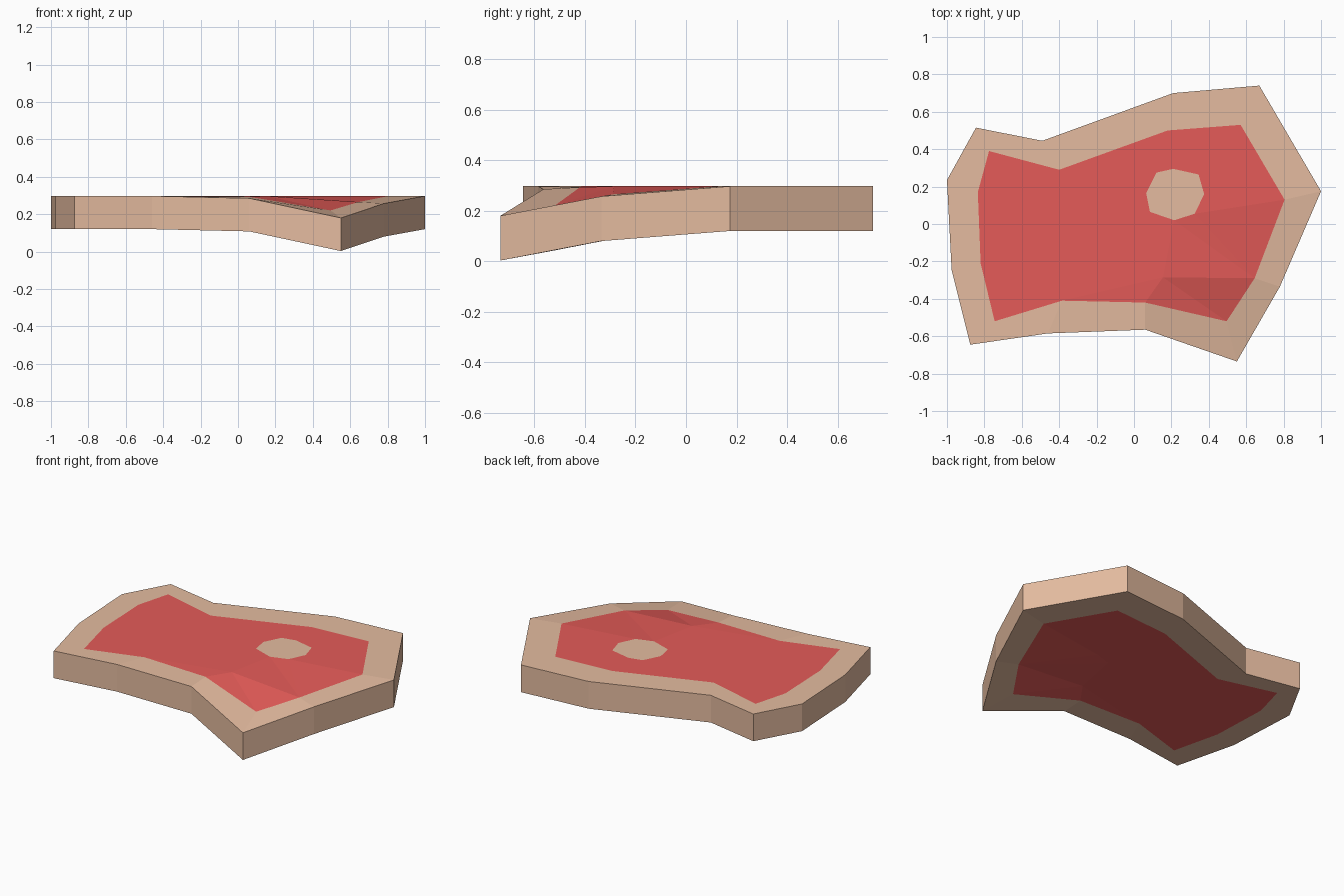
import bpy, bmesh

if "Cube" in bpy.data.objects:
    bpy.data.objects.remove(bpy.data.objects["Cube"])

THICK = 0.177
TOP = 0.297

# Outlines seen from above, clockwise; third value (if any) is a bent-down top height
outer = [(-.845, .515), (-.49, .445), (.21, .70), (.67, .74), (1, .175), (.78, -.335, .257),
         (.55, -.735, .18), (.06, -.565, .285), (-.46, -.585), (-.875, -.645),
         (-.975, -.245), (-1, .235)]
inner = [(-.775, .39), (-.40, .29), (.18, .50), (.57, .53), (.805, .13), (.645, -.29, .265),
         (.495, -.52, .22), (.06, -.42, .293), (-.385, -.41), (-.745, -.52),
         (-.82, -.21), (-.835, .17)]
bone = [(.12, .275), (.21, .295), (.345, .265), (.375, .16), (.325, .055),
        (.215, .02), (.085, .065), (.065, .165)]
fold = (.155, -.285)


def point(p, drop=0.0):
    return (p[0], p[1], (p[2] if len(p) > 2 else TOP) - drop)


def material(name, color):
    m = bpy.data.materials.new(name)
    m.diffuse_color = (*color, 1)
    m.use_nodes = True
    m.node_tree.nodes["Principled BSDF"].inputs["Base Color"].default_value = m.diffuse_color
    return m


def make_part(name, top_faces, bottom_faces, side_loop, mat):
    """Top faces point up, bottom faces point down, walls drop from side_loop."""
    bm = bmesh.new()
    cache = {}

    def vert(co):
        if co not in cache:
            cache[co] = bm.verts.new(co)
        return cache[co]

    for f in top_faces:
        bm.faces.new([vert(point(p)) for p in reversed(f)])
    for f in bottom_faces:
        bm.faces.new([vert(point(p, THICK)) for p in f])
    for a, b in zip(side_loop, side_loop[1:] + side_loop[:1]):
        bm.faces.new([vert(point(a)), vert(point(b)),
                      vert(point(b, THICK)), vert(point(a, THICK))])
    bm.normal_update()
    bmesh.ops.triangulate(bm, faces=[f for f in bm.faces if len(f.verts) > 4])
    me = bpy.data.meshes.new(name)
    bm.to_mesh(me)
    bm.free()
    me.materials.append(mat)
    ob = bpy.data.objects.new(name, me)
    bpy.context.collection.objects.link(ob)
    return ob


fat_mat = material("pale fat", (.78, .50, .35))
meat_mat = material("red meat", (.78, .105, .098))

# Fat rim: ring on both sides plus the outer wall
n = len(outer)
ring = [(outer[i], outer[(i + 1) % n], inner[(i + 1) % n], inner[i]) for i in range(n)]
make_part("fat_rim", ring, ring, outer, fat_mat)

# Meat: flat field around the bone, gentle slope at the right, folded front corner
field = [fold] + inner[7:] + inner[:5] + bone[4::-1] + bone[:4:-1]
slope = [(bone[5], inner[5], fold), (bone[4], inner[5], bone[5]),
         (bone[4], inner[4], inner[5])]
corner = [(fold, inner[5], inner[6]), (fold, inner[6], inner[7])]
meat = [field] + slope + corner
make_part("meat", meat, meat + [bone], [], meat_mat)

# Bone: flush octagon on the top only
make_part("bone", [bone], [], [], fat_mat)
